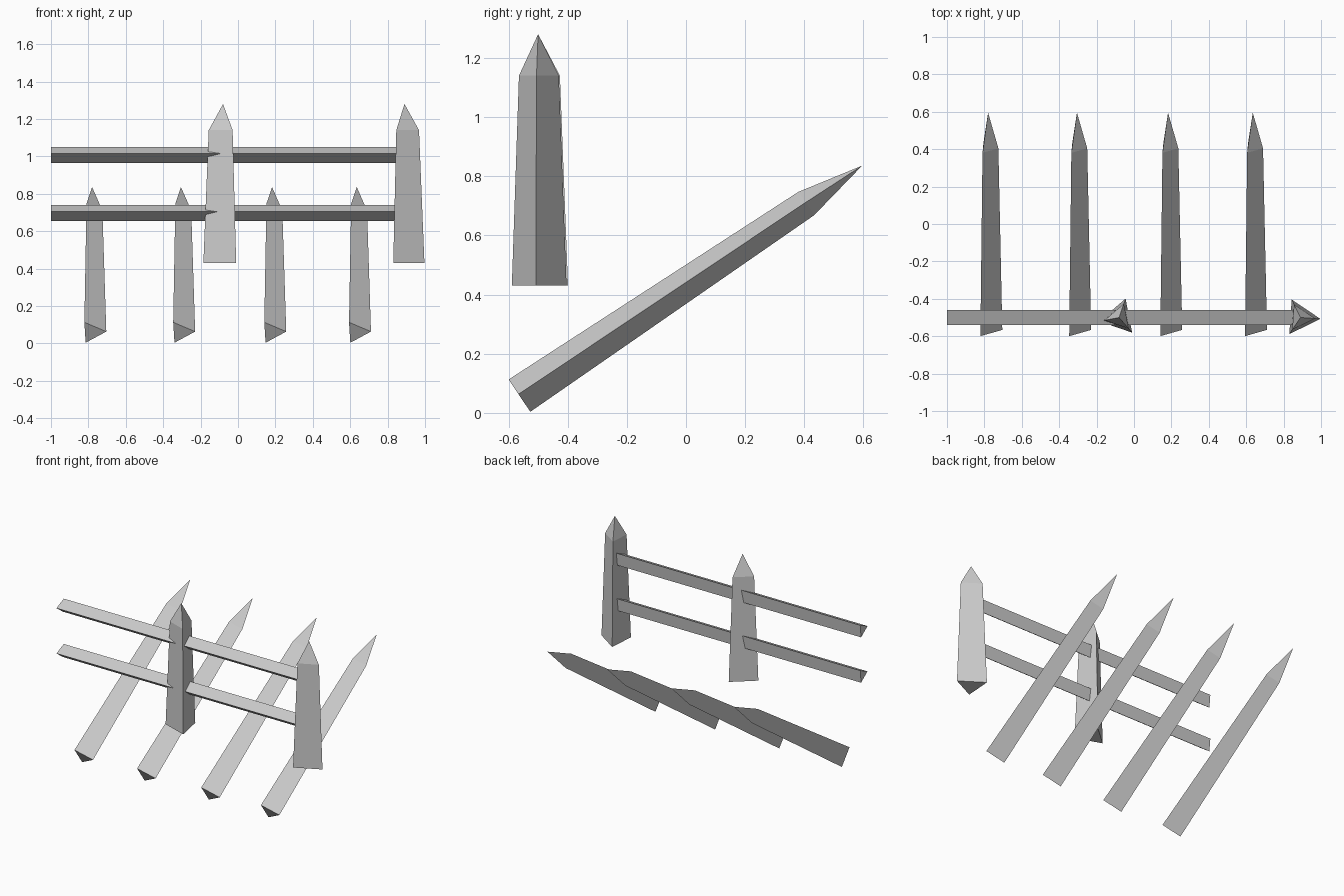
import bpy
import bmesh
from math import radians, cos, sin
from mathutils import Vector

if "Cube" in bpy.data.objects:
    bpy.data.objects.remove(bpy.data.objects["Cube"])


def three_sided(name, start, along, side, up, sections, angle, tip=None):
    """Triangular bar lofted through (distance, radius) sections, with an optional point."""
    start, along, side, up = (Vector(v) for v in (start, along, side, up))
    bm = bmesh.new()
    rings = []
    for dist, rad in sections:
        ring = []
        for k in range(3):
            a = radians(angle + 120 * k)
            ring.append(bm.verts.new(start + along * dist + side * rad * cos(a) + up * rad * sin(a)))
        rings.append(ring)
    for lo, hi in zip(rings, rings[1:]):
        for k in range(3):
            n = (k + 1) % 3
            bm.faces.new((lo[k], lo[n], hi[n], hi[k]))
    bm.faces.new(rings[0])
    if tip is None:
        bm.faces.new(rings[-1])
    else:
        apex = bm.verts.new(start + along * tip)
        for k in range(3):
            bm.faces.new((rings[-1][k], rings[-1][(k + 1) % 3], apex))
    bmesh.ops.recalc_face_normals(bm, faces=bm.faces)
    mesh = bpy.data.meshes.new(name)
    bm.to_mesh(mesh)
    bm.free()
    obj = bpy.data.objects.new(name, mesh)
    bpy.context.collection.objects.link(obj)


X, Y, Z = (1, 0, 0), (0, 1, 0), (0, 0, 1)

# Upright pointed posts
for i, (x, angle) in enumerate([(-0.08, 71), (0.89, -4)]):
    three_sided(f"post_{i + 1}", (x, -0.5, 0.43), Z, X, Y,
                [(0, 0.107), (0.71, 0.078)], angle, tip=0.85)

# Horizontal rails running through the posts
for name, z in (("lower_rail", 0.699), ("upper_rail", 1.01)):
    three_sided(name, (-1, -0.49, z), X, Y, Z, [(0, 0.05), (1.88, 0.05)], 54)

# Slanted sharpened stakes
slant = Vector((0, 0.831, 0.556)).normalized()
across = Vector((0, -slant.z, slant.y))
for i, x in enumerate((-0.78, -0.305, 0.182, 0.635)):
    three_sided(f"stake_{i + 1}", (x, -0.564, 0.06), slant, X, across,
                [(0, 0.076), (1.167, 0.055)], 3, tip=1.395)
